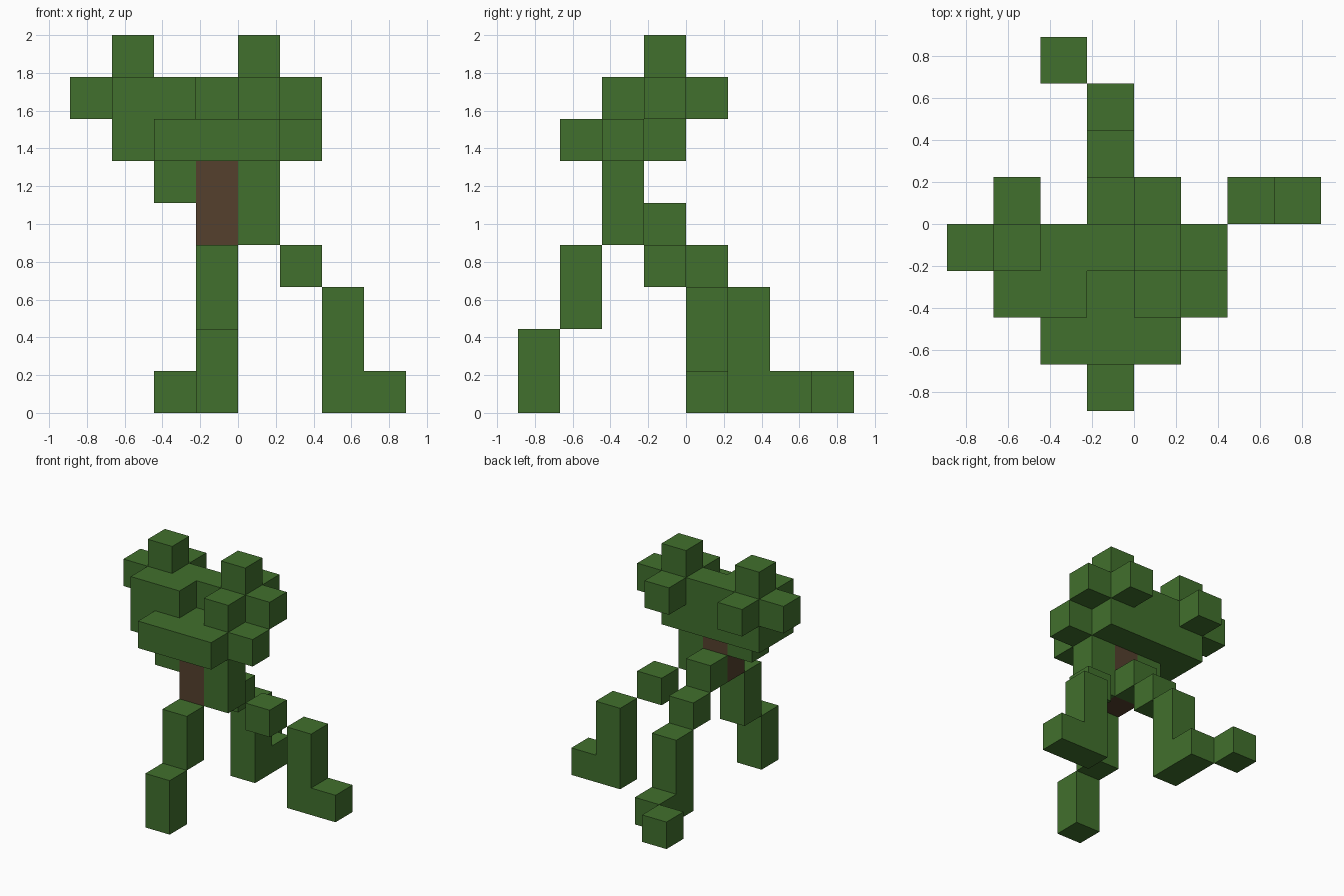
import bpy
import bmesh
from itertools import product
from mathutils import Vector

old = bpy.data.objects.get("Cube")
if old:
    bpy.data.objects.remove(old, do_unlink=True)

CELL = 2 / 9  # edge of one block


def material(name, rgb):
    mat = bpy.data.materials.new(name)
    mat.use_nodes = True
    mat.diffuse_color = (*rgb, 1)
    mat.node_tree.nodes["Principled BSDF"].inputs["Base Color"].default_value = (*rgb, 1)
    return mat


green = material("leaf green", (0.053, 0.162, 0.026))
brown = material("bark brown", (0.089, 0.051, 0.027))


def box(low, size=(1, 1, 1)):
    """Block cells filled by a box, from its lowest corner cell."""
    return {tuple(a + b for a, b in zip(low, step))
            for step in product(*(range(n) for n in size))}


def plus(x, y, z):
    """A tuft: one block with blocks above and on its four sides."""
    around = [(0, 0, 0), (0, 0, 1), (1, 0, 0), (-1, 0, 0), (0, 1, 0), (0, -1, 0)]
    return {(x + a, y + b, z + c) for a, b, c in around}


parts = {
    # Crown: a broad slab with a tuft at each end
    "crown": (green, box((-3, -2, 6), (4, 2, 1)) | box((-2, -3, 6), (3, 1, 1))
              | box((1, -2, 6)) | box((-3, -1, 7), (4, 1, 1))
              | plus(-3, -1, 7) | plus(0, -1, 7) | box((-2, -2, 7))),
    # Trunk with growth on both sides
    "trunk": (brown, box((-1, -2, 4), (1, 1, 2))),
    "left_trunk_growth": (green, box((0, -2, 4), (1, 1, 2))),
    "right_trunk_growth": (green, box((-2, -2, 5))),
    # Legs stepping outwards and down
    "front_leg": (green, box((-1, -3, 2), (1, 1, 2)) | box((-1, -4, 0), (1, 1, 2))),
    "left_leg": (green, box((1, -1, 3)) | box((2, 0, 0), (1, 1, 3)) | box((3, 0, 0))),
    "back_leg": (green, box((-1, -1, 4)) | box((-1, 0, 3)) | box((-1, 1, 0), (1, 1, 3))
                 | box((-1, 2, 0)) | box((-2, 3, 0))),
}

filled = set().union(*(cells for _, cells in parts.values()))


def build(name, mat, cells):
    """Mesh the exposed sides of a set of block cells."""
    bm = bmesh.new()
    for cell in sorted(cells):
        centre = Vector(cell) + Vector((0.5, 0.5, 0.5))
        for axis, sign in product(range(3), (-1, 1)):
            normal = Vector((0, 0, 0))
            normal[axis] = sign
            if tuple(int(a + b) for a, b in zip(cell, normal)) in filled:
                continue
            u = Vector((0, 0, 0))
            u[(axis + 1) % 3] = 1
            v = normal.cross(u)
            middle = centre + normal / 2
            corners = ((-1, -1), (1, -1), (1, 1), (-1, 1))
            bm.faces.new([bm.verts.new((middle + (u * a + v * b) / 2) * CELL)
                          for a, b in corners])
    bmesh.ops.remove_doubles(bm, verts=bm.verts, dist=0.001)
    mesh = bpy.data.meshes.new(name)
    bm.to_mesh(mesh)
    bm.free()
    mesh.materials.append(mat)
    bpy.context.collection.objects.link(bpy.data.objects.new(name, mesh))


for name, (mat, cells) in parts.items():
    build(name, mat, cells)
